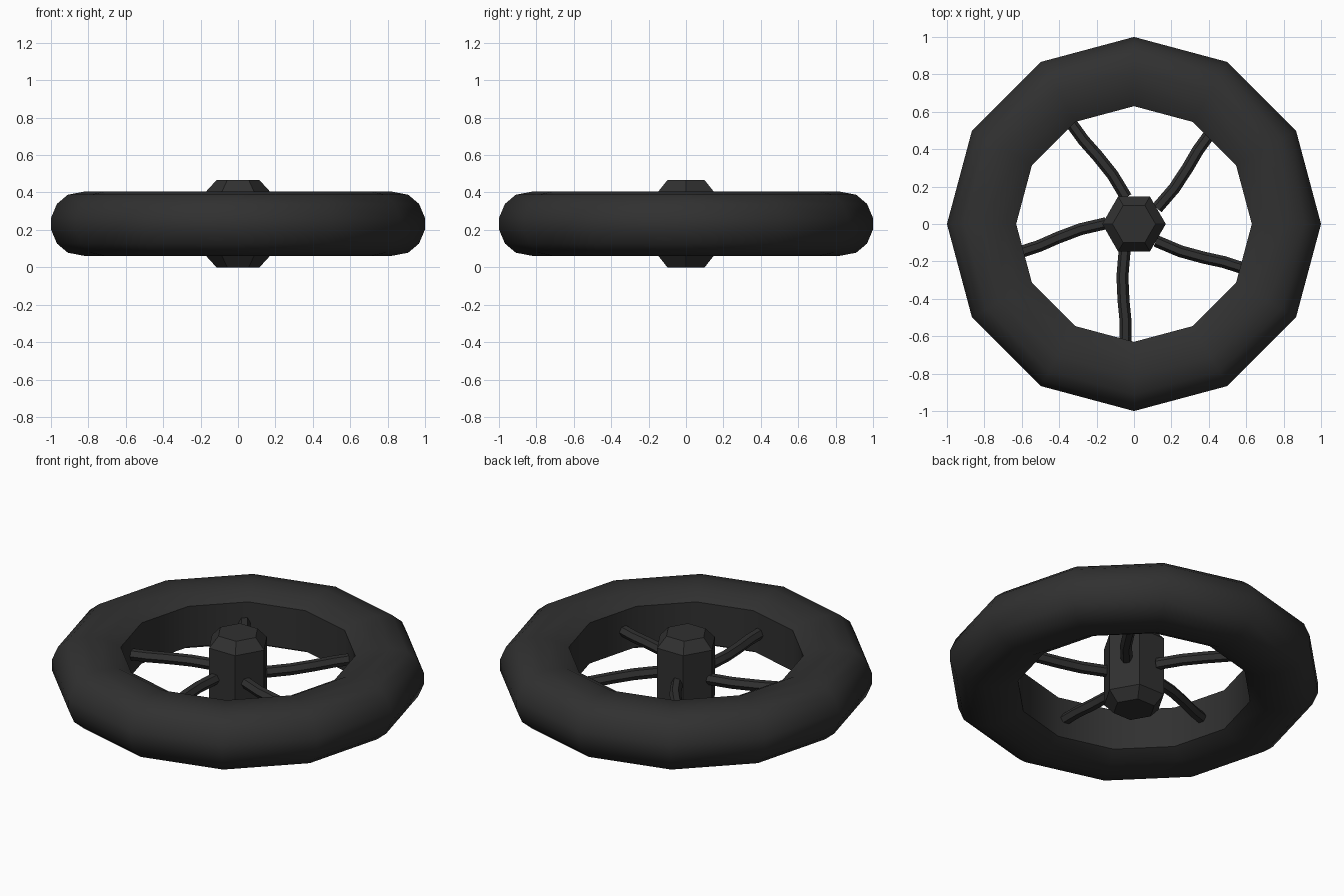
import bpy, bmesh, math
from mathutils import Vector

if "Cube" in bpy.data.objects:
    bpy.data.objects.remove(bpy.data.objects["Cube"])

MID = 0.233  # height of the wheel's middle plane

dark = bpy.data.materials.new("dark_rubber")
dark.diffuse_color = (0.03, 0.03, 0.03, 1)
dark.use_nodes = True
dark.node_tree.nodes["Principled BSDF"].inputs["Base Color"].default_value = dark.diffuse_color


def finish(name, bm, angle=None):
    bmesh.ops.recalc_face_normals(bm, faces=bm.faces)
    mesh = bpy.data.meshes.new(name)
    bm.to_mesh(mesh)
    bm.free()
    mesh.materials.append(dark)
    obj = bpy.data.objects.new(name, mesh)
    bpy.context.collection.objects.link(obj)
    if angle:
        bpy.ops.object.select_all(action='DESELECT')
        obj.select_set(True)
        bpy.context.view_layer.objects.active = obj
        bpy.ops.object.shade_smooth_by_angle(angle=math.radians(angle))
    return obj


def bridge(bm, rings, closed=False):
    """Join successive vertex rings with quads."""
    pairs = list(zip(rings, rings[1:]))
    if closed:
        pairs.append((rings[-1], rings[0]))
    for a, b in pairs:
        n = len(a)
        for i in range(n):
            j = (i + 1) % n
            bm.faces.new((a[i], a[j], b[j], b[i]))


def lathe(name, profile, sides, closed, angle=None):
    """Spin (radius, height) points around z."""
    bm = bmesh.new()
    rings = []
    for r, z in profile:
        rings.append([bm.verts.new((r * math.cos(math.tau * i / sides),
                                    r * math.sin(math.tau * i / sides), z))
                      for i in range(sides)])
    bridge(bm, rings, closed)
    if not closed:
        bm.faces.new(rings[0])
        bm.faces.new(rings[-1])
    return finish(name, bm, angle)


# Tyre: twelve-sided ring with a rounded tread and bevelled inner lip
half = [(0.63, 0.12), (0.71, 0.162), (0.82, 0.172), (0.91, 0.155),
        (0.968, 0.106), (1.0, 0.03)]
profile = [(r, MID + h) for r, h in half]
profile += [(r, MID - h) for r, h in reversed(half)]
lathe("tyre", profile, 12, True, 35)

# Hub: tall hexagonal barrel with chamfered ends
lathe("hub", [(0.115, 0.0), (0.17, 0.06), (0.17, 0.406), (0.115, 0.466)], 6, False)

# Spokes: five curved hexagonal rods
path = [Vector(p) for p in ((-0.05, -0.14, MID), (-0.062, -0.28, MID),
                            (-0.056, -0.41, MID), (-0.045, -0.52, MID),
                            (-0.045, -0.65, MID))]
for k in range(5):
    bm = bmesh.new()
    rings = []
    for i, p in enumerate(path):
        t = (path[min(i + 1, len(path) - 1)] - path[max(i - 1, 0)]).normalized()
        side = t.cross(Vector((0, 0, 1)))
        rings.append([bm.verts.new(p + 0.032 * (side * math.cos(a) + Vector((0, 0, math.sin(a)))))
                      for a in (math.tau * s / 6 for s in range(6))])
    bridge(bm, rings)
    bm.faces.new(rings[0])
    bm.faces.new(rings[-1])
    spoke = finish(f"spoke_{k + 1}", bm, 30)
    spoke.rotation_euler.z = math.radians(72 * k)
